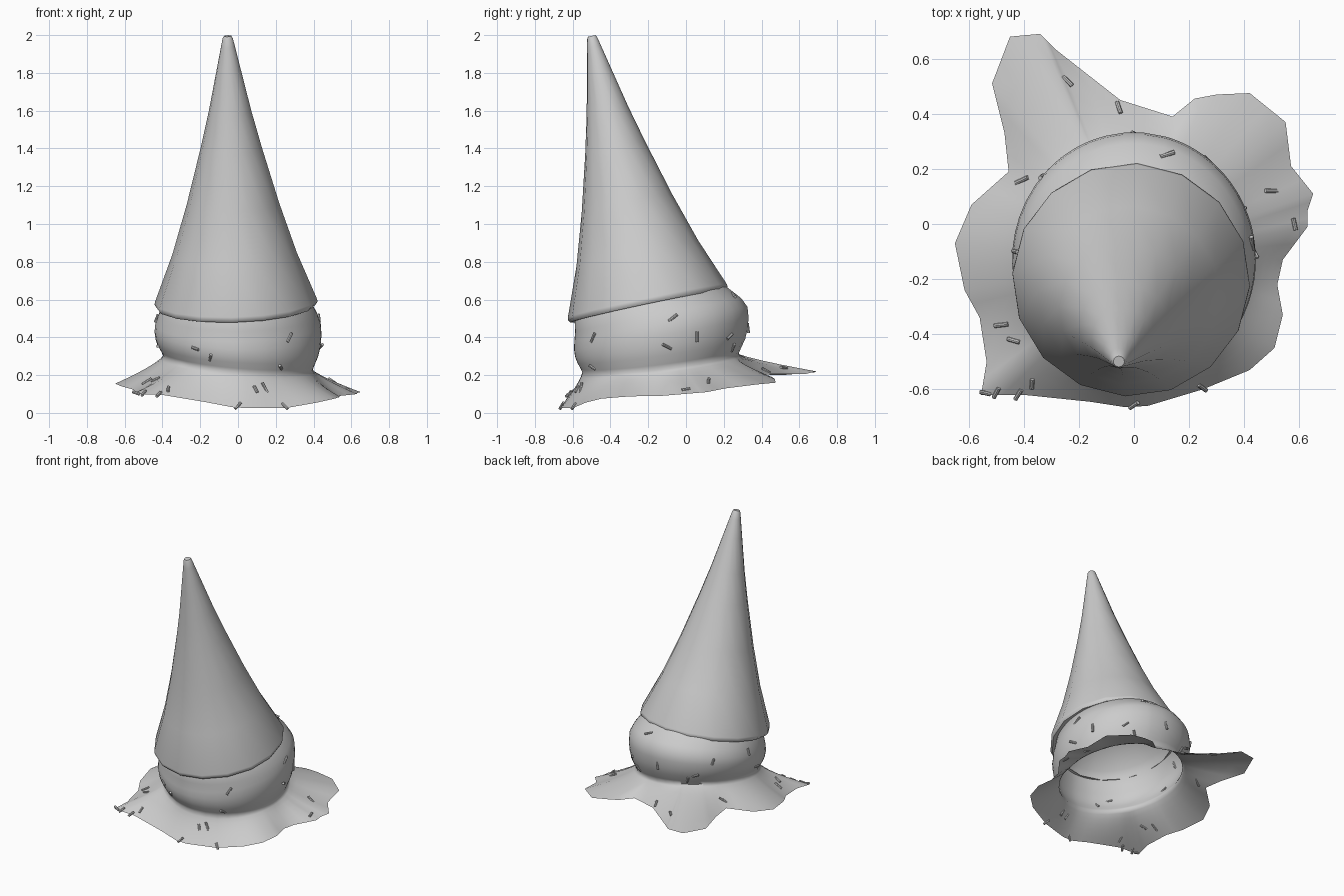
import bpy, bmesh, math, random
from mathutils import Vector, Matrix

if "Cube" in bpy.data.objects:
    bpy.data.objects.remove(bpy.data.objects["Cube"])

random.seed(4)
TAU = 2 * math.pi


def loft(name, rings, cap_start=False, angle=60):
    """Skin a list of equally long point rings, listed from the top down."""
    bm = bmesh.new()
    loops = [[bm.verts.new(p) for p in ring] for ring in rings]
    n = len(loops[0])
    for a, b in zip(loops, loops[1:]):
        for i in range(n):
            j = (i + 1) % n
            bm.faces.new((a[i], b[i], b[j], a[j]))
    if cap_start:
        bm.faces.new(loops[0])
    me = bpy.data.meshes.new(name)
    bm.to_mesh(me)
    bm.free()
    ob = bpy.data.objects.new(name, me)
    bpy.context.collection.objects.link(ob)
    bpy.context.view_layer.objects.active = ob
    bpy.ops.object.select_all(action='DESELECT')
    ob.select_set(True)
    bpy.ops.object.shade_smooth_by_angle(angle=math.radians(angle))
    return ob


# Upside-down wafer cone, leaning forward
rim = Vector((-0.01, -0.2, 0.57))
axis = Vector((-0.045, -0.3, 1.43)).normalized()
lean = Vector((0, 0, 1)).rotation_difference(axis)
cone_profile = [(1.457, 0.02), (1.445, 0.027), (1.40, 0.037), (1.28, 0.063),
                (1.05, 0.113), (0.85, 0.163), (0.55, 0.245), (0.28, 0.33),
                (0.025, 0.43), (0.01, 0.432), (-0.005, 0.422), (-0.004, 0.39)]
cone_rings = [[rim + lean @ Vector((r * math.cos(TAU * (i + 0.5) / 16 - 0.25),
                                    r * math.sin(TAU * (i + 0.5) / 16 - 0.25), d))
               for i in range(16)] for d, r in cone_profile]
loft("wafer_cone", cone_rings, cap_start=True, angle=50)

# Ragged outline of the melted skirt, counter-clockwise, doubled with edge midpoints
corners = [(.65, .11, .11), (.57, .21, .13), (.55, .37, .15), (.42, .475, .16),
           (.3, .47, .18), (.22, .455, .19), (.14, .39, .2), (-.05, .45, .205),
           (-.28, .63, .205), (-.34, .69, .22), (-.45, .68, .215), (-.515, .51, .2),
           (-.47, .33, .205), (-.455, .19, .21), (-.59, .07, .175), (-.65, -.07, .155),
           (-.615, -.24, .14), (-.56, -.34, .125), (-.535, -.5, .11), (-.555, -.62, .1),
           (-.4, -.62, .095), (-.16, -.645, .055), (-.03, -.665, .03), (.05, -.66, .025),
           (.25, -.6, .025), (.42, -.53, .055), (.51, -.45, .075), (.54, -.33, .085),
           (.52, -.22, .09), (.54, -.13, .09), (.63, -.01, .1), (.63, .05, .105)]
outline = []
for p, q in zip(corners, corners[1:] + corners[:1]):
    outline += [Vector(p), (Vector(p) + Vector(q)) / 2]
angles = [math.atan2(v.y + 0.135, v.x) for v in outline]

# Squashed scoop: (height, centre y, radius); tilts with the cone above, with the skirt below
scoop_profile = [(0.77, -0.24, 0.02), (0.75, -0.23, 0.16), (0.68, -0.21, 0.30),
                 (0.61, -0.19, 0.38), (0.575, -0.18, 0.41), (0.52, -0.147, 0.44),
                 (0.47, -0.132, 0.459), (0.42, -0.13, 0.463), (0.37, -0.13, 0.457),
                 (0.33, -0.13, 0.445), (0.29, -0.133, 0.425), (0.265, -0.135, 0.414)]
rings = []
for z, cy, r in scoop_profile:
    k = min(1, max(0, (0.47 - z) / 0.2))
    rings.append([Vector((0.955 * r * math.cos(a), cy + r * math.sin(a),
                          z + r * ((0.2 - 0.08 * k) * math.sin(a) - 0.09 * k * math.cos(a))))
                  for a in angles])

# Melted skirt: the same open sheet flaring out from the foot to the outline
neck = rings[-1]
for t in (0.06, 0.18, 0.35, 0.55, 0.78, 1):
    ring = []
    for p, q in zip(neck, outline):
        v = p.lerp(q, t)
        v.z = p.z + (q.z - p.z) * t ** 0.75
        ring.append(v)
    rings.append(ring)
ice = loft("melting_ice_cream", rings, cap_start=True, angle=80)

# Sprinkles, snapped onto the ice cream
spots = [(-.24, .52, .24), (-.05, .43, .24), (.12, .25, .62), (.28, .25, .4),
         (-.26, .26, .4), (-.41, .16, .25), (-.31, .15, .5), (.43, .07, .4),
         (.5, .12, .17), (.58, 0, .12), (.42, -.07, .5), (-.43, -.1, .5),
         (-.5, -.375, .2), (-.45, -.43, .2), (-.37, -.59, .14), (-.54, -.61, .1),
         (-.5, -.61, .1), (-.42, -.62, .1), (0, -.66, .04), (.25, -.6, .04),
         (-.23, -.53, .34), (-.15, -.56, .29), (.28, -.5, .4), (-.41, -.2, .36),
         (.1, -.6, .14), (.16, -.6, .16), (.25, -.53, .22), (.44, -.1, .35),
         (0, .32, .45), (-.2, .27, .36), (.2, .24, .35)]
for k, spot in enumerate(spots):
    _, loc, nrm, _ = ice.closest_point_on_mesh(spot)
    side = nrm.orthogonal().normalized()
    side.rotate(Matrix.Rotation(random.uniform(0, TAU), 3, nrm))
    direction = side + nrm * random.uniform(-0.25, 0.25)
    bpy.ops.mesh.primitive_cylinder_add(
        vertices=8, radius=0.008, depth=random.uniform(0.04, 0.06),
        location=loc + nrm * 0.002,
        rotation=direction.to_track_quat('Z', 'Y').to_euler())
    ob = bpy.context.object
    ob.name = f"sprinkle_{k + 1}"
    bpy.ops.object.shade_smooth_by_angle()
